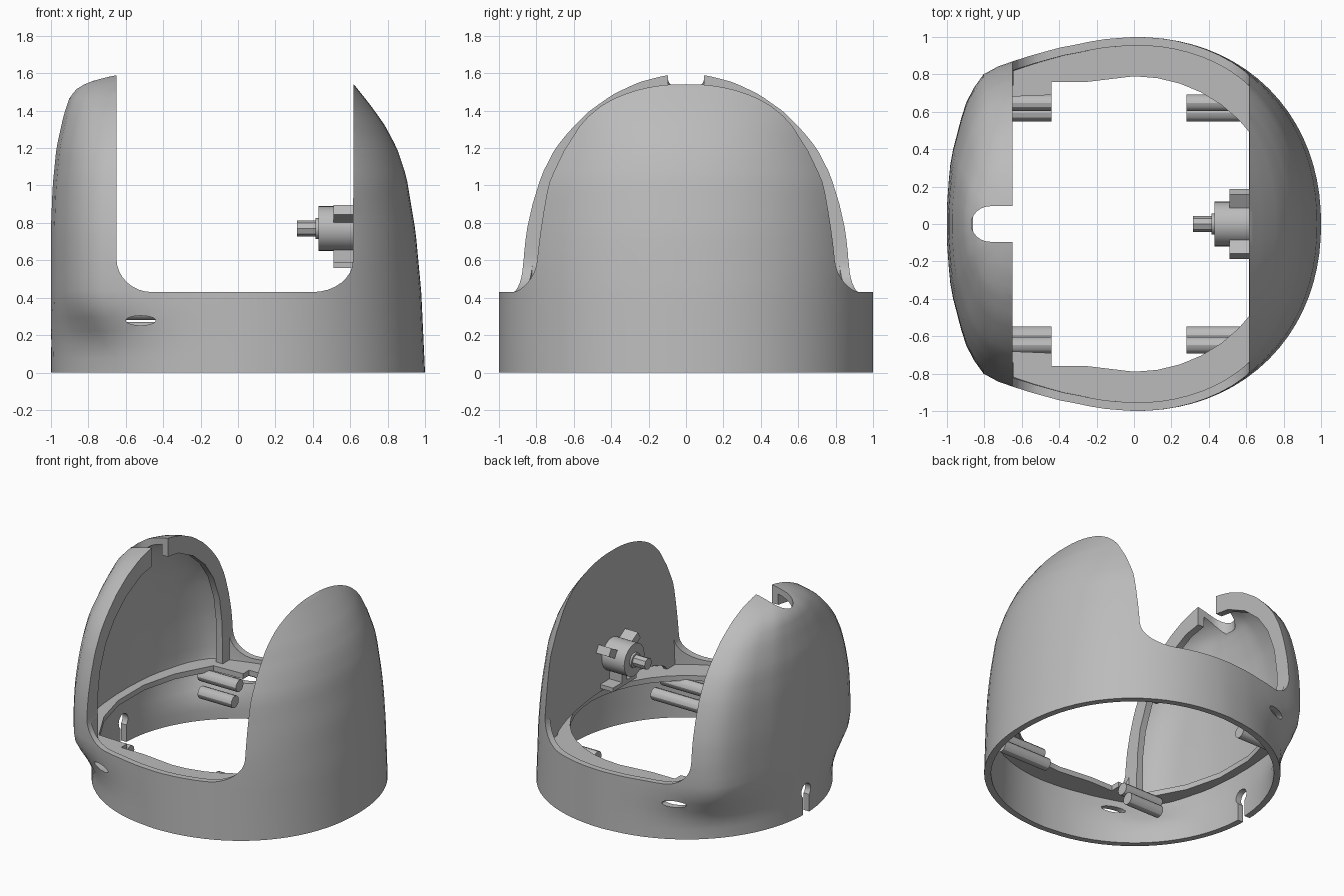
import bpy, bmesh, math

cube = bpy.data.objects.get("Cube")
if cube:
    bpy.data.objects.remove(cube)

grey = bpy.data.materials.new("plain grey")
grey.use_nodes = True
grey.diffuse_color = (0.5, 0.5, 0.5, 1)
grey.node_tree.nodes["Principled BSDF"].inputs["Base Color"].default_value = (0.5, 0.5, 0.5, 1)


def interp(table, t):
    """Piecewise linear lookup in a list of pairs."""
    if t <= table[0][0]:
        return table[0][1]
    for (a, u), (b, v) in zip(table, table[1:]):
        if t <= b:
            return u + (v - u) * (t - a) / (b - a)
    return table[-1][1]


def finish(name, bm):
    bmesh.ops.recalc_face_normals(bm, faces=bm.faces)
    mesh = bpy.data.meshes.new(name)
    bm.to_mesh(mesh)
    bm.free()
    mesh.materials.append(grey)
    ob = bpy.data.objects.new(name, mesh)
    bpy.context.collection.objects.link(ob)
    return ob


def loft(name, rings):
    bm = bmesh.new()
    rows = [[bm.verts.new(p) for p in ring] for ring in rings]
    n = len(rows[0])
    for a, b in zip(rows, rows[1:]):
        for i in range(n):
            j = (i + 1) % n
            bm.faces.new((a[i], a[j], b[j], b[i]))
    bm.faces.new(rows[0][::-1])
    bm.faces.new(rows[-1])
    return finish(name, bm)


def prism(name, pts, axis, lo, hi):
    """Extrude a 2D outline along one axis."""
    place = {"x": lambda p, d: (d, *p), "y": lambda p, d: (p[0], d, p[1]),
             "z": lambda p, d: (*p, d)}[axis]
    return loft(name, [[place(p, d) for p in pts] for d in (lo, hi)])


def rect(a, b, c, d):
    return [(a, c), (b, c), (b, d), (a, d)]


def arc(cx, cy, rx, ry, start, end, n):
    angles = [math.radians(start + (end - start) * i / n) for i in range(n + 1)]
    return [(cx + rx * math.cos(t), cy + ry * math.sin(t)) for t in angles]


def disc(cx, cy, rx, ry, n):
    return arc(cx, cy, rx, ry, 0, 360, n)[:-1]


def cut(ob, tool):
    mod = ob.modifiers.new("cut", "BOOLEAN")
    mod.operation = "DIFFERENCE"
    mod.solver = "EXACT"
    mod.object = tool
    deps = bpy.context.evaluated_depsgraph_get()
    mesh = bpy.data.meshes.new_from_object(ob.evaluated_get(deps))
    ob.modifiers.clear()
    ob.data = mesh
    bpy.data.objects.remove(tool)


# Outer form: rounded dome on one side, squarer hood on the other
DOME_X = [(0, 1), (.43, .98), (.75, .95), (1.05, .9), (1.2, .85), (1.33, .78),
          (1.44, .7), (1.54, .62), (1.6, .52)]
DOME_Y = [(.6, 1), (1, .965), (1.25, .88), (1.45, .85), (1.6, .8)]
HOOD_X = [(.75, 1), (1, .99), (1.2, .97), (1.38, .93), (1.47, .9), (1.53, .85),
          (1.56, .79), (1.6, .66)]
HOOD_Y = [(.6, .995), (.76, .975), (.9, .94), (1.06, .885), (1.2, .805), (1.3, .715),
          (1.4, .6), (1.49, .455), (1.55, .315), (1.585, .2), (1.6, .1)]
SQUARE = [(0, 1), (11, 1.01), (28, 1.065), (38, 1.12), (46, 1.14), (53, 1.09),
          (61, 1.047), (73, 1.01), (90, 1)]


def ring(z, scale=1.0, zscale=1.0):
    t = min(max((z - .1) / .32, 0), 1)
    blend = t * t * (3 - 2 * t)
    pts = []
    for i in range(80):
        a = 2 * math.pi * i / 80
        x, y = math.cos(a), math.sin(a)
        if x > -1e-6:
            r = (abs(x) ** 2.13 + abs(y) ** 2.13) ** (-1 / 2.13)
            x, y = x * r * interp(DOME_X, z), y * r * interp(DOME_Y, z)
        else:
            r = 1 + blend * (interp(SQUARE, math.degrees(math.atan2(abs(y), -x))) - 1)
            x, y = x * r * interp(HOOD_X, z), y * r * interp(HOOD_Y, z)
        pts.append((x * scale, y * scale, z * zscale))
    return pts


levels = [1.6 * math.sin(math.pi / 2 * i / 34) for i in range(35)]
shell = loft("housing_shell", [ring(z) for z in levels])
cavity = loft("cavity", [ring(z, .955, .975) for z in [-.1] + levels[1:]])

# Flat wall closing the dome, arched along its foot
wall = prism("wall", rect(-1.2, 1.2, .4, 2), "x", .615, .645)
cut(wall, prism("wall_arch", disc(0, .38, .66, .16, 40), "x", .5, .7))
cut(cavity, wall)

# Rim frame around the hood opening
half = [(.74, .35), (.74, .7), (.71, .9), (.64, 1.08), (.54, 1.22), (.4, 1.34), (.22, 1.43)]
frame = prism("frame", rect(-1.2, 1.2, .4, 2), "x", -.7, -.645)
cut(frame, prism("arch", half + [(0, 1.465)] + [(-y, z) for y, z in half[::-1]], "x", -.8, -.5))
cut(cavity, frame)

# Ledge inside the base ring
side = [(-.25, .76), (-.44, .76), (-.44, .69), (-.68, .68), (-.82, .42), (-.89, .15)]
hole = arc(0, 0, .79, .79, -90, 90, 20) + side + [(x, -y) for x, y in side[::-1]]
ledge = prism("ledge", rect(-1.3, 1.3, -1.3, 1.3), "z", .36, .4)
cut(ledge, prism("ledge_hole", hole, "z", .2, .6))
cut(cavity, ledge)
cut(shell, cavity)

# Wide saddle opening between the two towers
saddle = ([(-.65, 2)] + arc(-.46, .61, .19, .18, 180, 270, 8)
          + arc(.4, .6, .215, .17, 270, 360, 8) + [(.62, 2)])
cut(shell, prism("saddle", saddle, "y", -1.4, 1.4))

# Crest notch, rear keyhole and side slits
cut(shell, prism("notch", [(-.5, -.095), (-.5, .095)] + arc(-.77, 0, .1, .095, 90, 270, 12),
                 "z", 1.43, 1.8))
keyhole = [(-.035, -.1), (.035, -.1)] + arc(0, .17, .055, .055, -50, 230, 16)
cut(shell, prism("keyhole", keyhole, "x", -1.2, -.8))
for s in (-1, 1):
    cut(shell, prism("slit", disc(-.52, .278, .08, .026, 20), "y", *sorted((s * .7, s * 1.2))))

parts = [shell]

# Paired mounting rods under the ledge
for end, x0, lower_x1, upper_x1 in (("right", -.44, -.72, -.76), ("left", .28, .68, .64)):
    for where, s in (("front", -1), ("back", 1)):
        for kind, y, z, x1 in (("lower", .593, .225, lower_x1), ("upper", .648, .325, upper_x1)):
            parts.append(prism(f"{where}_{end}_{kind}_rod", disc(s * y, z, .045, .045, 12),
                               "x", *sorted((x0, x1))))

# Motor hub on the flat wall: body, collar, shaft, lugs and foot
for name, r, x0, x1 in (("hub_body", .12, .43, .625), ("hub_collar", .055, .415, .44),
                        ("hub_shaft", .043, .315, .43)):
    parts.append(prism(name, disc(0, .77, r, r, 8 if name == "hub_shaft" else 28), "x", x0, x1))
for k in range(3):
    a = math.radians(30 + 120 * k)
    c, s = math.cos(a), math.sin(a)
    lug = [(u * c - v * s, .77 + u * s + v * c) for u, v in rect(.08, .2, -.03, .03)]
    parts.append(prism(f"hub_lug_{k + 1}", lug, "x", .51, .625))
parts.append(prism("hub_foot", rect(-.14, .14, .56, .59), "x", .51, .625))

# Smooth shading with crisp edges
bpy.ops.object.select_all(action="DESELECT")
for ob in parts:
    ob.select_set(True)
bpy.context.view_layer.objects.active = shell
bpy.ops.object.shade_smooth_by_angle(angle=math.radians(30))
